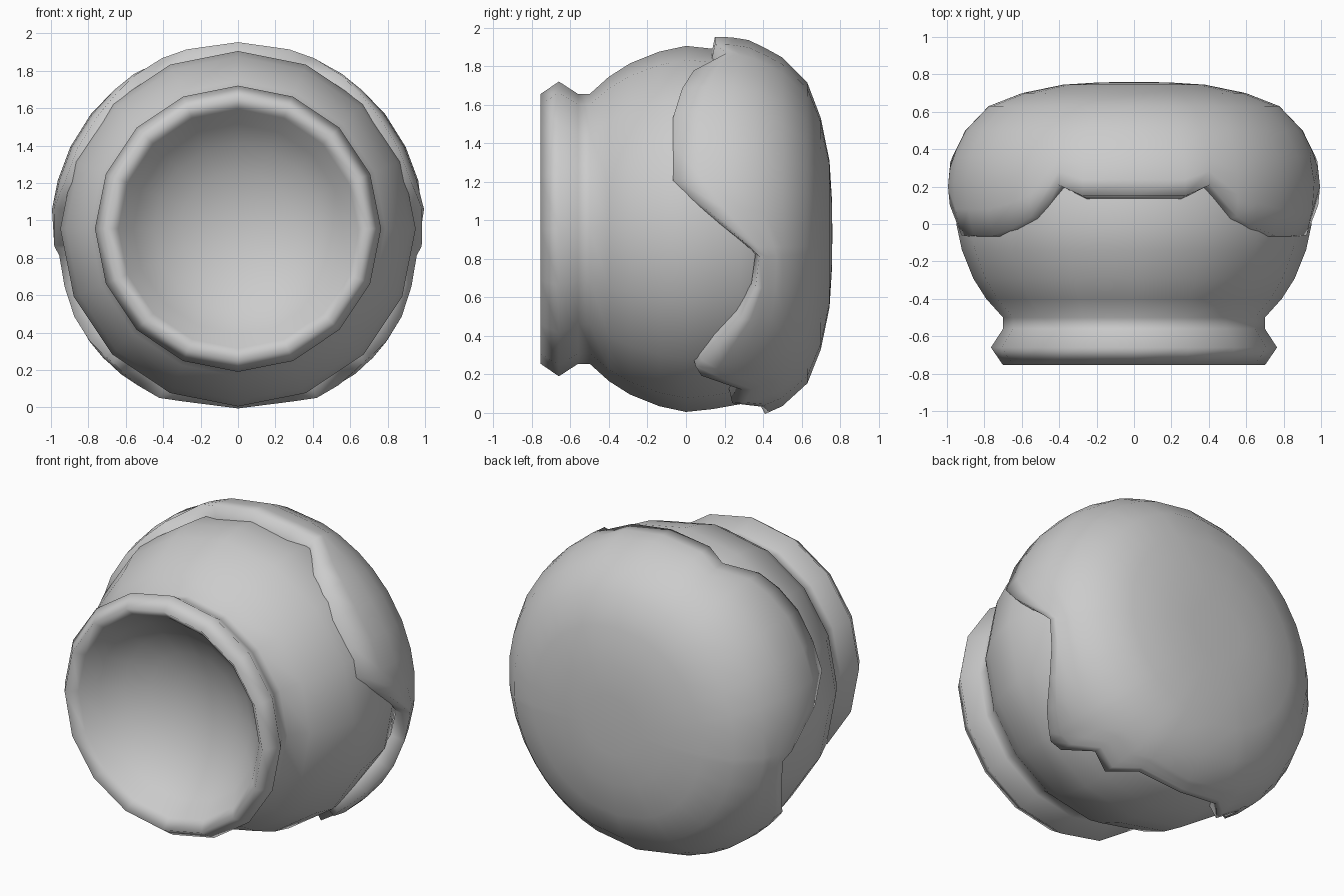
import bpy, bmesh, math

if "Cube" in bpy.data.objects:
    bpy.data.objects.remove(bpy.data.objects["Cube"])

gray = bpy.data.materials.new("plain_gray")
gray.diffuse_color = (0.6, 0.6, 0.6, 1)
gray.use_nodes = True
gray.node_tree.nodes["Principled BSDF"].inputs["Base Color"].default_value = gray.diffuse_color


def ring_point(angle, r, y, zc):
    a = math.radians(angle)
    return (r * math.sin(a), y, zc + r * math.cos(a))


def loft(name, rings, cap):
    """Skin closed rings of points running along y; cap ends in a point."""
    bm = bmesh.new()
    loops = [[bm.verts.new(p) for p in ring] for ring in rings]
    n = len(loops[0])
    for a, b in zip(loops, loops[1:]):
        for i in range(n):
            j = (i + 1) % n
            bm.faces.new((a[i], a[j], b[j], b[i]))
    for loop, tip in cap:
        t = bm.verts.new(tip)
        for i in range(n):
            bm.faces.new((loops[loop][i], loops[loop][(i + 1) % n], t))
    bmesh.ops.recalc_face_normals(bm, faces=bm.faces[:])
    for f in bm.faces:
        f.smooth = True
    mesh = bpy.data.meshes.new(name)
    bm.to_mesh(mesh)
    bm.free()
    mesh.materials.append(gray)
    obj = bpy.data.objects.new(name, mesh)
    bpy.context.collection.objects.link(obj)
    return obj


# Round pot on its side: shallow dished mouth, rim, neck and belly as (y, radius)
pot = [(-0.40, 0.16), (-0.44, 0.31), (-0.51, 0.45), (-0.60, 0.56),
       (-0.70, 0.64), (-0.755, 0.70), (-0.66, 0.765),
       (-0.56, 0.70), (-0.50, 0.70), (-0.40, 0.79), (-0.29, 0.86),
       (-0.14, 0.92), (0.0, 0.95), (0.14, 0.935), (0.28, 0.91),
       (0.42, 0.85), (0.55, 0.70), (0.64, 0.40)]
ZC = 0.955
loft("pot", [[ring_point(i * 22.5, r, y, ZC) for i in range(16)] for y, r in pot],
     [(0, (0, -0.385, ZC)), (-1, (0, 0.67, ZC))])

# Back shell: rounded cap with a broken front edge
profile = [(-0.10, 0.94), (-0.06, 0.955), (0.05, 0.985), (0.2, 1.0), (0.34, 0.985),
           (0.5, 0.905), (0.63, 0.78), (0.70, 0.60), (0.745, 0.38), (0.757, 0.19)]


def shell_radius(y):
    for (y0, r0), (y1, r1) in zip(profile, profile[1:]):
        if y <= y1:
            return r0 + (r1 - r0) * (y - y0) / (y1 - y0)
    return profile[-1][1]


# Front edge position as (angle from the top, y), mirrored left to right
edge = [(0, 0.15), (16, 0.15), (24, 0.21), (34, 0.04), (42, -0.02), (52, -0.06),
        (64, -0.06), (75, -0.06), (84, 0.10), (95, 0.33), (98, 0.38), (108, 0.36),
        (118, 0.28), (127, 0.16), (134, 0.08), (137, 0.05), (141, 0.08),
        (147, 0.29), (155, 0.24), (162, 0.39), (180, 0.41)]
edge += [(360 - a, y) for a, y in reversed(edge[1:-1])]


def shell_point(a, y, inset=0.0):
    return ring_point(a, shell_radius(y) - inset, y, 0.96 - 0.05 * (y - 0.1))


# Turned-in lip, then the outer surface from the broken edge to the back
rings = [[shell_point(a, y - 0.02, 0.10) for a, y in edge],
         [shell_point(a, y) for a, y in edge]]
for k in (0.25, 0.5, 0.75):
    rings.append([shell_point(a, y + (0.5 - y) * k) for a, y in edge])
rings += [[shell_point(a, y) for a, _ in edge] for y, _ in profile[5:]]
loft("back_shell", rings, [(-1, (0, 0.76, 0.93))])
